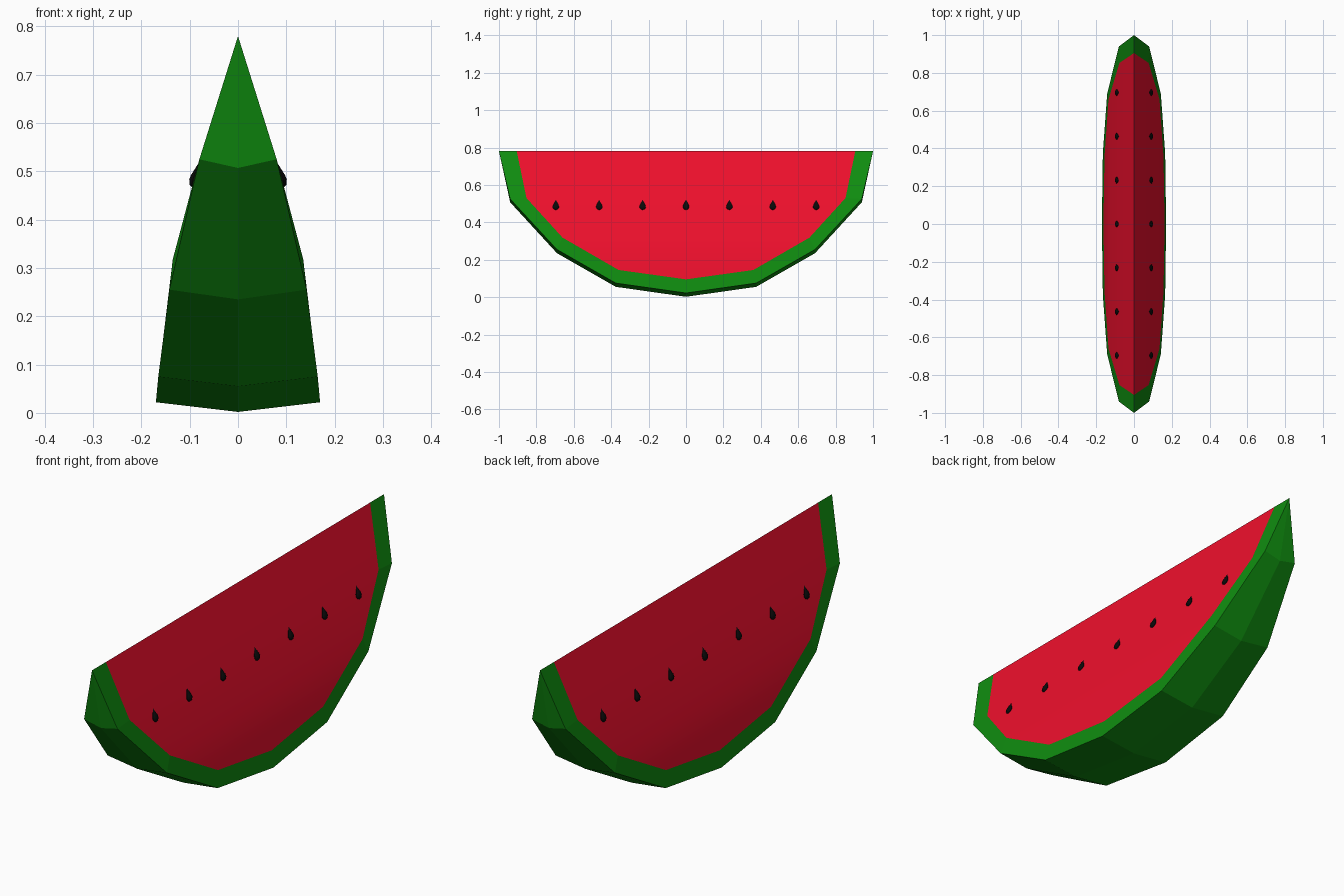
import bpy
import bmesh
from math import atan2, cos, pi, sin
from mathutils import Vector

cube = bpy.data.objects.get("Cube")
if cube:
    bpy.data.objects.remove(cube, do_unlink=True)


def material(name, color):
    mat = bpy.data.materials.new(name)
    mat.use_nodes = True
    mat.diffuse_color = color
    bsdf = mat.node_tree.nodes["Principled BSDF"]
    bsdf.inputs["Base Color"].default_value = color
    bsdf.inputs["Roughness"].default_value = 0.8
    return mat


def make_object(name, polygons, mat, center, smooth=False):
    """Weld a convex set of polygons and face them away from center."""
    bm = bmesh.new()
    for points in polygons:
        face = bm.faces.new([bm.verts.new(p) for p in points])
        face.normal_update()
        if face.normal.dot(face.calc_center_median() - Vector(center)) < 0:
            face.normal_flip()
    bmesh.ops.remove_doubles(bm, verts=bm.verts, dist=0.0001)
    mesh = bpy.data.meshes.new(name)
    bm.to_mesh(mesh)
    bm.free()
    mesh.materials.append(mat)
    obj = bpy.data.objects.new(name, mesh)
    bpy.context.collection.objects.link(obj)
    if smooth:
        bpy.ops.object.select_all(action="DESELECT")
        obj.select_set(True)
        bpy.context.view_layer.objects.active = obj
        bpy.ops.object.shade_smooth_by_angle(angle=pi / 5)
    return obj


def flip(point, sx, sy):
    return (point[0] * sx, point[1] * sy, point[2])


green = material("rind_green", (0.005, 0.27, 0.005, 1))
red = material("flesh_red", (0.87, 0.005, 0.026, 1))
black = material("seed_black", (0.003, 0.003, 0.003, 1))

# Quarter profiles from the top tip down to the lowest point
keel = [(0, 1, 0.78), (0, 0.94, 0.507), (0, 0.69, 0.235), (0, 0.375, 0.055), (0, 0, 0.002)]
edge = [(0, 1, 0.78), (0.08, 0.94, 0.525), (0.142, 0.69, 0.255), (0.165, 0.375, 0.075), (0.17, 0, 0.022)]
inner = [(0, 0.905, 0.78), (0.077, 0.853, 0.53), (0.135, 0.66, 0.318), (0.156, 0.36, 0.145), (0.162, 0, 0.095)]

# Rind: outer skin and the cut rim, repeated in four quarters
rind = []
for sx in (1, -1):
    for sy in (1, -1):
        for a, b in ((keel, edge), (edge, inner)):
            for i in range(len(a) - 1):
                quad = [flip(p, sx, sy) for p in (a[i], b[i], b[i + 1], a[i + 1])]
                rind.append(list(dict.fromkeys(quad)))
make_object("rind", rind, green, (0, 0, 0.5))

# Flesh: horizontal bands across both cut sides
flesh = []
for sx in (1, -1):
    for p, q in zip(inner, inner[1:]):
        band = [flip(p, sx, 1), flip(q, sx, 1), flip(q, sx, -1), flip(p, sx, -1)]
        flesh.append(list(dict.fromkeys(band)))
make_object("flesh", flesh, red, (0, 0, 0.5), smooth=True)

# Seeds: flattened teardrops leaning with the flesh
drop = [(0, 0.036), (0.008, 0.02), (0.016, 0.004), (0.018, -0.006), (0.012, -0.016), (0, -0.021)]
SIDES = 10


def ring_point(radius, z, k):
    angle = 2 * pi * k / SIDES
    return (radius * cos(angle) * 0.6, radius * sin(angle), z)


teardrop = []
for (r1, z1), (r2, z2) in zip(drop, drop[1:]):
    for k in range(SIDES):
        corners = [ring_point(r1, z1, k), ring_point(r1, z1, k + 1),
                   ring_point(r2, z2, k + 1), ring_point(r2, z2, k)]
        teardrop.append(list(dict.fromkeys(corners)))

lean = atan2(inner[2][0] - inner[1][0], inner[1][2] - inner[2][2])
first = make_object("seed", teardrop, black, (0, 0, 0), smooth=True)
for side, sx in (("left", 1), ("right", -1)):
    for n in range(7):
        seed = bpy.data.objects.new(f"{side}_seed_{n + 1}", first.data)
        seed.location = (sx * 0.089, (n - 3) * 0.232, 0.486)
        seed.rotation_euler.y = -sx * lean
        bpy.context.collection.objects.link(seed)
bpy.data.objects.remove(first, do_unlink=True)
